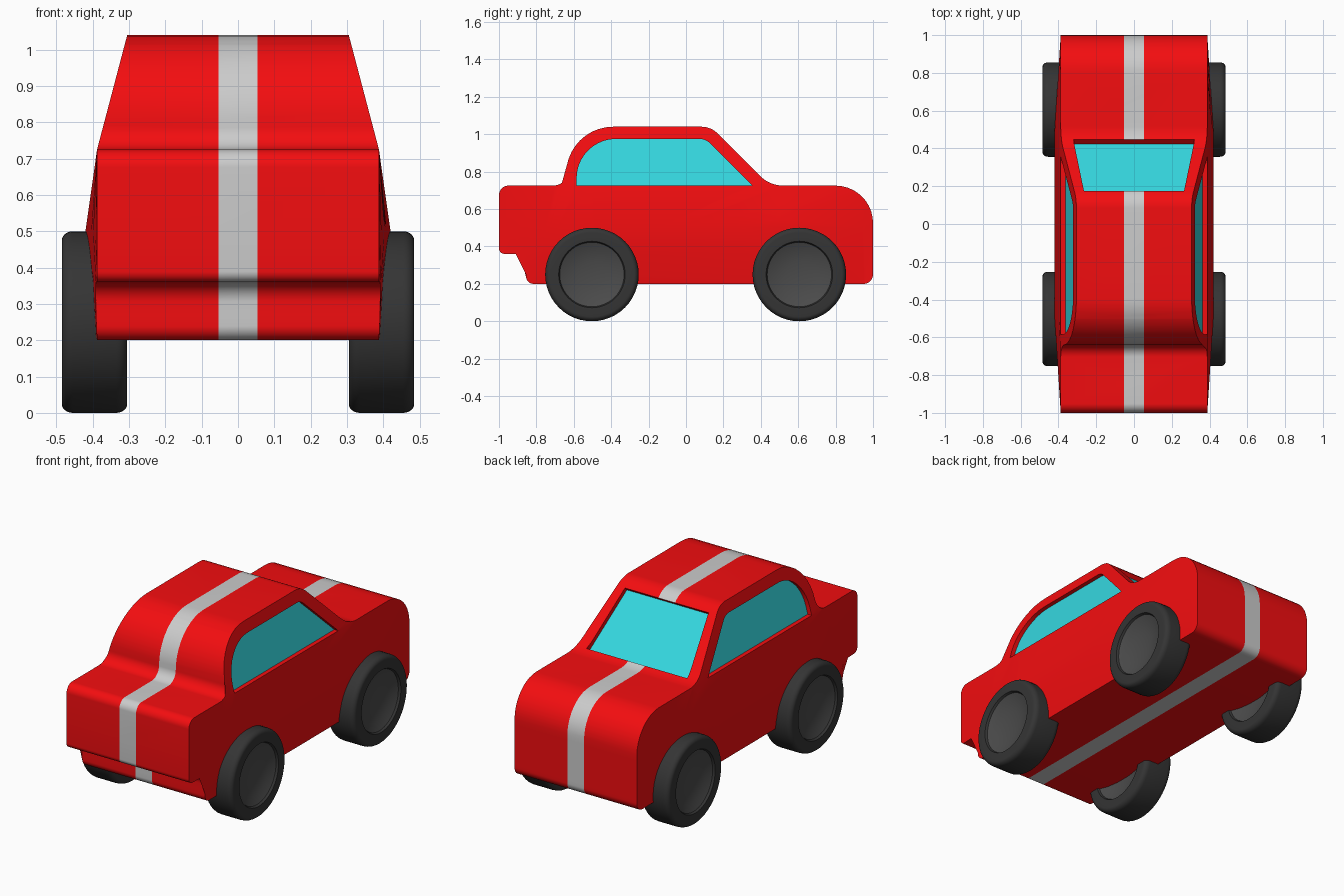
import bpy, bmesh, math
from mathutils import Vector

if "Cube" in bpy.data.objects:
    bpy.data.objects.remove(bpy.data.objects["Cube"])


def material(name, r, g, b):
    m = bpy.data.materials.new(name)
    m.diffuse_color = (r, g, b, 1)
    m.use_nodes = True
    m.node_tree.nodes["Principled BSDF"].inputs["Base Color"].default_value = m.diffuse_color
    return m


RED = material("red paint", 0.9, 0.004, 0.005)
SILVER = material("silver stripe", 0.52, 0.52, 0.52)
GLASS = material("tinted glass", 0.035, 0.68, 0.74)
RUBBER = material("rubber", 0.035, 0.035, 0.035)
HUB = material("hub", 0.07, 0.07, 0.07)


def add_object(name, bm, mats):
    bmesh.ops.recalc_face_normals(bm, faces=bm.faces[:])
    me = bpy.data.meshes.new(name)
    bm.to_mesh(me)
    bm.free()
    for m in mats:
        me.materials.append(m)
    ob = bpy.data.objects.new(name, me)
    bpy.context.collection.objects.link(ob)
    return ob


def smooth(ob, angle=30):
    bpy.ops.object.select_all(action='DESELECT')
    ob.select_set(True)
    bpy.context.view_layer.objects.active = ob
    bpy.ops.object.shade_smooth_by_angle(angle=math.radians(angle))


def fillet(corners, steps=10):
    """Turn (y, z, radius) corners into a rounded outline."""
    out, n = [], len(corners)
    for i, (y, z, r) in enumerate(corners):
        p = Vector((y, z))
        if r == 0:
            out.append(p)
            continue
        a = (Vector(corners[i - 1][:2]) - p).normalized()
        b = (Vector(corners[(i + 1) % n][:2]) - p).normalized()
        half = a.angle(b) / 2
        t = r / math.tan(half)
        c = p + (a + b).normalized() * r / math.sin(half)
        u, v = (p + a * t - c).normalized(), (p + b * t - c).normalized()
        out += [c + u.slerp(v, k / steps) * r for k in range(steps + 1)]
    return out


def prism(loop_a, loop_b):
    bm = bmesh.new()
    a = [bm.verts.new(p) for p in loop_a]
    b = [bm.verts.new(p) for p in loop_b]
    bm.faces.new(a)
    bm.faces.new(b[::-1])
    for i in range(len(a)):
        j = (i + 1) % len(a)
        bm.faces.new((a[i], b[i], b[j], a[j]))
    return bm


def half_width(y, z):
    """Cabin leans inwards, lower sides bulge around the middle."""
    if z >= 0.725:
        return 0.388 - (z - 0.725) * 0.083 / 0.315
    up = [(0.2, 0), (0.27, 0.35), (0.36, 0.6), (0.5, 1), (0.725, 0)]
    f = 0
    for (z0, f0), (z1, f1) in zip(up, up[1:]):
        if z0 <= z <= z1:
            f = f0 + (f1 - f0) * (z - z0) / (z1 - z0)
    return 0.388 + 0.032 * f * max(0, min(1, (1 - abs(y)) / 0.5))


# body: rounded side profile, sliced so the sides and stripe can be shaped
profile = fillet([(-0.855, 0.2, 0.04), (1, 0.2, 0.05), (1, 0.725, 0.2),
                  (0.448, 0.725, 0.17), (0.133, 1.04, 0.12), (-0.64, 1.04, 0.25),
                  (-0.64, 0.725, 0.065), (-1, 0.725, 0.05), (-1, 0.36, 0.03),
                  (-0.855, 0.36, 0.055)])
bm = prism([(-0.3, *p) for p in profile], [(0.3, *p) for p in profile])
bmesh.ops.triangulate(bm, faces=bm.faces[:])
cuts = [((0, 0, z), (0, 0, 1)) for z in (0.27, 0.36, 0.5, 0.725)]
cuts += [((0, y, 0), (0, 1, 0)) for y in (-0.5, 0.5)]
cuts += [((x, 0, 0), (1, 0, 0)) for x in (-0.053, 0.053)]
for co, no in cuts:
    bmesh.ops.bisect_plane(bm, geom=bm.verts[:] + bm.edges[:] + bm.faces[:],
                           dist=1e-5, plane_co=co, plane_no=no)
# triangulated walls leave extra points between stripe and side; spread them too
for f in bm.faces:
    f.material_index = int(abs(f.calc_center_median().x) < 0.053)
for v in bm.verts:
    x = abs(v.co.x)
    if x > 0.06:
        w = half_width(v.co.y, v.co.z)
        v.co.x = math.copysign(0.053 + (x - 0.053) * (w - 0.053) / 0.247, v.co.x)
body = add_object("body", bm, [RED, SILVER])

# windows: recessed pockets with a glass pane at the bottom of each
outline = fillet([(-0.585, 0.725, 0), (0.355, 0.725, 0),
                  (0.105, 0.975, 0.08), (-0.585, 0.975, 0.21)])
normal = Vector((0, 1, 1)).normalized()
shield = [Vector(p) for p in ((-0.32, 0.44, 0.733), (0.32, 0.44, 0.733),
                              (0.265, 0.175, 0.998), (-0.265, 0.175, 0.998))]


def side_loop(s, offset):
    return [(s * (half_width(0, p.y) + offset), p.x, p.y) for p in outline]


def shield_loop(offset):
    return [p + normal * offset for p in shield]


panes = [("left_window", lambda o: side_loop(-1, o)),
         ("right_window", lambda o: side_loop(1, o)),
         ("windshield", shield_loop)]
for name, loop in panes:
    cutter = add_object(name + "_cutter", prism(loop(-0.027), loop(0.12)), [RED])
    cutter.hide_render = True
    mod = body.modifiers.new(name, 'BOOLEAN')
    mod.operation, mod.solver, mod.object = 'DIFFERENCE', 'EXACT', cutter
    bpy.context.view_layer.objects.active = body
    bpy.ops.object.modifier_apply(modifier=mod.name)
    bpy.data.objects.remove(cutter)
    add_object(name, prism(loop(-0.05), loop(-0.025)), [GLASS])
smooth(body)


# wheels: lathed tyre with a dished hub on both faces
def wheel(name, x, y, seg=48):
    edge = [(0.225 + 0.025 * math.sin(t), 0.06 + 0.03 * math.cos(t))
            for t in [k * math.pi / 12 for k in range(7)]]
    outer = [(0, 0.045), (0.07, 0.049), (0.13, 0.06), (0.172, 0.078), (0.178, 0.09)] + edge
    rings = outer + [(r, -h) for r, h in outer[::-1]]
    bm = bmesh.new()
    verts = [bm.verts.new((h, 0, r)) for r, h in rings]
    edges = [bm.edges.new(e) for e in zip(verts, verts[1:])]
    bmesh.ops.spin(bm, geom=verts + edges, axis=(1, 0, 0), cent=(0, 0, 0),
                   angle=math.tau, steps=seg)
    bmesh.ops.remove_doubles(bm, verts=bm.verts[:], dist=1e-5)
    for f in bm.faces:
        f.material_index = int(f.calc_center_median().yz.length < 0.172)
    ob = add_object(name, bm, [RUBBER, HUB])
    ob.location = (x, y, 0.25)
    smooth(ob, 35)


for side, x in (("left", -0.395), ("right", 0.395)):
    for end, y in (("front", -0.503), ("back", 0.606)):
        wheel(f"{end}_{side}_wheel", x, y)
